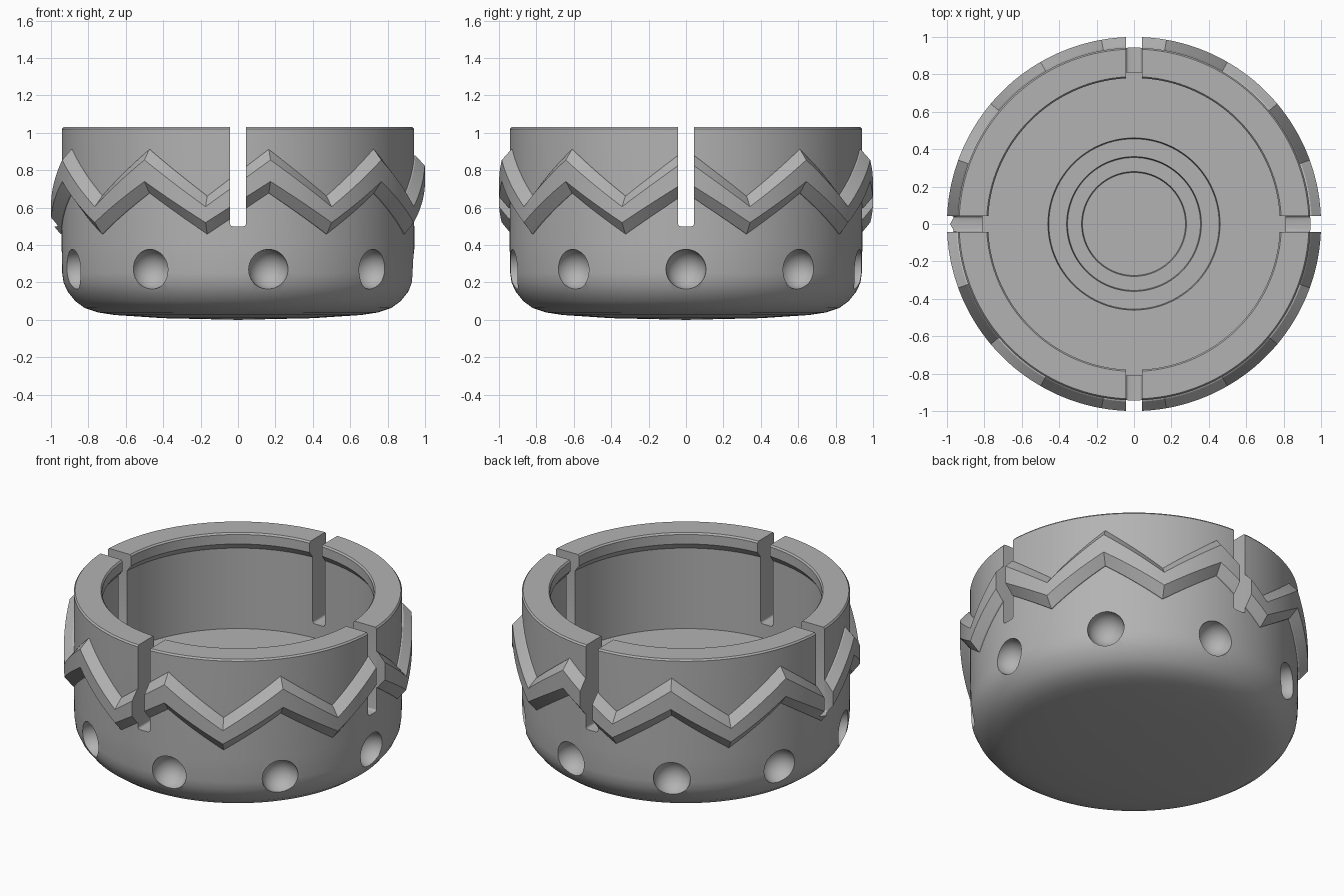
import bpy, bmesh, math
from math import sin, cos, radians, pi

cube = bpy.data.objects.get("Cube")
if cube:
    bpy.data.objects.remove(cube, do_unlink=True)

grey = bpy.data.materials.new("plain grey")
grey.use_nodes = True
GREY = (0.45, 0.45, 0.45, 1)
grey.diffuse_color = GREY
grey.node_tree.nodes["Principled BSDF"].inputs["Base Color"].default_value = GREY

SEG = 180
WALL = 0.943
HOLES = 9


def finish(name, bm):
    bmesh.ops.recalc_face_normals(bm, faces=bm.faces)
    mesh = bpy.data.meshes.new(name)
    bm.to_mesh(mesh)
    bm.free()
    mesh.materials.append(grey)
    ob = bpy.data.objects.new(name, mesh)
    bpy.context.collection.objects.link(ob)
    return ob


def lathe(name, profile):
    """Revolve a profile that starts and ends on the axis."""
    bm = bmesh.new()
    rings = []
    for r, z in profile:
        if r == 0:
            rings.append([bm.verts.new((0, 0, z))] * SEG)
        else:
            rings.append([bm.verts.new((r * cos(2 * pi * i / SEG), r * sin(2 * pi * i / SEG), z))
                          for i in range(SEG)])
    for a, b in zip(rings, rings[1:]):
        for i in range(SEG):
            j = (i + 1) % SEG
            bm.faces.new(dict.fromkeys((a[i], a[j], b[j], b[i])))
    return finish(name, bm)


def zigzag_ring(name, section):
    """Sweep a section round the axis; each corner gives radius, peak and valley height."""
    bm = bmesh.new()
    rings = []
    for i in range(SEG):
        t = i * HOLES / SEG
        k = abs(2 * (t % 1) - 1)          # 1 at a peak, 0 in a valley
        a = 2 * pi * i / SEG
        rings.append([bm.verts.new((r * cos(a), r * sin(a), low + (high - low) * k))
                      for r, high, low in section])
    n = len(section)
    for i in range(SEG):
        a, b = rings[i], rings[(i + 1) % SEG]
        for j in range(n):
            bm.faces.new((a[j], b[j], b[(j + 1) % n], a[(j + 1) % n]))
    return finish(name, bm)


def cut(ob, cutter):
    mod = ob.modifiers.new("cut", "BOOLEAN")
    mod.operation = "DIFFERENCE"
    mod.solver = "EXACT"
    mod.object = cutter
    bpy.context.view_layer.objects.active = ob
    bpy.ops.object.modifier_apply(modifier=mod.name)


# Bowl: rounded base, straight wall, inner lip and stepped floor
bowl = lathe("bowl", [
    (0, 0), (0.4, 0.009), (0.66, 0.026), (0.75, 0.04), (0.82, 0.064), (0.87, 0.1),
    (0.91, 0.15), (0.933, 0.2), (0.94, 0.25), (WALL, 0.4), (WALL, 1.02), (0.935, 1.03),
    (0.788, 1.03), (0.78, 1.02), (0.78, 0.96), (0.81, 0.92), (0.81, 0.41),
    (0.46, 0.41), (0.455, 0.38), (0.36, 0.38), (0.355, 0.35), (0.28, 0.35),
    (0.275, 0.33), (0, 0.33)])

# Raised zigzag band with sloped edges
band = zigzag_ring("zigzag_band", [
    (0.932, 0.915, 0.665), (0.95, 0.91, 0.66), (1.0, 0.855, 0.605),
    (1.0, 0.74, 0.52), (0.95, 0.68, 0.46), (0.932, 0.675, 0.455)])

# Four slots, from two crossing cutters with rounded bottom edges
for size in ((0.085, 2.4, 1), (2.4, 0.085, 1)):
    bm = bmesh.new()
    bmesh.ops.create_cube(bm, size=1)
    bmesh.ops.scale(bm, vec=size, verts=bm.verts)
    bmesh.ops.translate(bm, vec=(0, 0, 1), verts=bm.verts)
    long_axis = 1 if size[1] > 1 else 0
    edges = [e for e in bm.edges if e.verts[0].co.z < 0.6 and e.verts[1].co.z < 0.6
             and abs(e.verts[0].co[long_axis] - e.verts[1].co[long_axis]) > 1]
    bmesh.ops.bevel(bm, geom=edges, offset=0.015, segments=3, profile=0.5, affect="EDGES")
    cutter = finish("slot_cutter", bm)
    cut(bowl, cutter)
    cut(band, cutter)
    bpy.data.objects.remove(cutter, do_unlink=True)

# Ring of round dimples under the peaks
bm = bmesh.new()
for i in range(HOLES):
    a = 2 * pi * i / HOLES
    ball = bmesh.ops.create_uvsphere(bm, u_segments=32, v_segments=20, radius=0.107)["verts"]
    bmesh.ops.translate(bm, vec=(0.935 * cos(a), 0.935 * sin(a), 0.27), verts=ball)
cutter = finish("dimple_cutter", bm)
cut(bowl, cutter)
bpy.data.objects.remove(cutter, do_unlink=True)

# Smooth curved walls, crisp corners
for ob in (bowl, band):
    bpy.ops.object.select_all(action="DESELECT")
    ob.select_set(True)
    bpy.context.view_layer.objects.active = ob
    bpy.ops.object.shade_smooth_by_angle(angle=radians(25))
